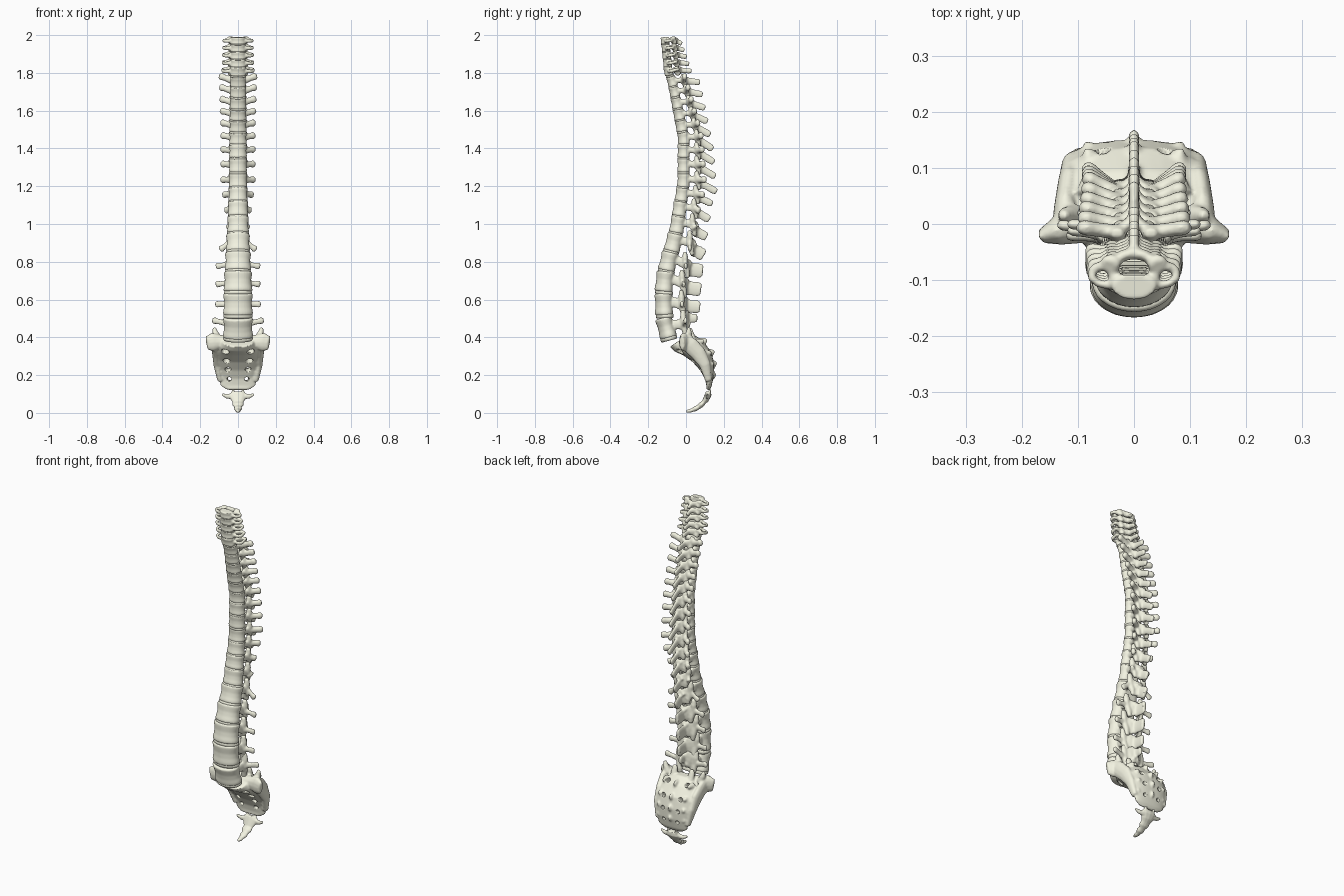
import bpy, bmesh, math
from mathutils import Vector as V

if "Cube" in bpy.data.objects:
    bpy.data.objects.remove(bpy.data.objects["Cube"])

X, Z = V((1, 0, 0)), V((0, 0, 1))
bone = bpy.data.materials.new("bone")
bone.diffuse_color = (.9, .9, .76, 1)
bone.use_nodes = True
bone.node_tree.nodes["Principled BSDF"].inputs["Base Color"].default_value = bone.diffuse_color


# ---------- helpers ----------
def loft(bm, rings):
    vs = [[bm.verts.new(p) for p in r] for r in rings]
    n = len(vs[0])
    for a, b in zip(vs, vs[1:]):
        for k in range(n):
            bm.faces.new((a[k], a[(k + 1) % n], b[(k + 1) % n], b[k]))
    bm.faces.new(vs[0][::-1])
    bm.faces.new(vs[-1])


def limb(bm, stations, ref=X, mirror=False, n=12):
    """Elliptical sweep: stations are (point, half size along ref, half size across)."""
    pts = [V(s[0]) for s in stations]
    for side in ((1, -1) if mirror else (1,)):
        rings = []
        for i, (p, a, b) in enumerate(stations):
            t = (pts[min(i + 1, len(pts) - 1)] - pts[max(i - 1, 0)]).normalized()
            u = (ref - t * ref.dot(t)).normalized()
            v = t.cross(u)
            ring = [pts[i] + u * a * math.cos(k * math.tau / n) + v * b * math.sin(k * math.tau / n)
                    for k in range(n)]
            rings.append([V((q.x * side, q.y, q.z)) for q in ring])
        loft(bm, rings)


def drum(bm, c, t, hw, depth, height, profile, n=28):
    """Kidney-section body with a waisted profile along direction t."""
    back = t.cross(X) * -1 if t.cross(X).y < 0 else t.cross(X)
    rings = []
    for u, s in profile:
        ring = []
        for k in range(n):
            a = k * math.tau / n
            sn = math.sin(a)
            ring.append(c + t * height * u + X * hw * s * math.cos(a)
                        + back * depth / 2 * s * sn * (1 - .28 * max(0, sn) ** 4))
        rings.append(ring)
    loft(bm, rings)


def finish(bm, name, voxel=None, cutter=None, smooth=2):
    bmesh.ops.recalc_face_normals(bm, faces=bm.faces[:])
    me = bpy.data.meshes.new(name)
    bm.to_mesh(me)
    bm.free()
    me.materials.append(bone)
    ob = bpy.data.objects.new(name, me)
    bpy.context.collection.objects.link(ob)
    me.shade_smooth()
    if voxel:
        m = ob.modifiers.new("fuse", 'REMESH')
        m.mode, m.voxel_size, m.use_smooth_shade = 'VOXEL', voxel, True
        if cutter:
            c = ob.modifiers.new("holes", 'BOOLEAN')
            c.operation, c.object, c.solver = 'DIFFERENCE', cutter, 'EXACT'
        s = ob.modifiers.new("soften", 'SMOOTH')
        s.factor, s.iterations = .5, smooth
    return ob


# ---------- vertebra measurements, bottom to top ----------
HEIGHTS = [.452, .575, .695, .80, .90, .995, 1.08, 1.155, 1.23, 1.31, 1.385, 1.455, 1.52,
           1.58, 1.64, 1.70, 1.755, 1.81, 1.852, 1.893, 1.932, 1.971]
# index: front y, half width, depth, transverse span/y/dz, spinous y/dz/half height
KEYS = {0: (-.152, .08, .105, .14, .00, .04, .06, .05, .024),
        1: (-.166, .079, .11, .125, -.02, 0, .075, -.015, .034),
        2: (-.162, .076, .11, .122, -.01, -.015, .08, -.042, .038),
        3: (-.14, .07, .105, .122, 0, -.025, .09, -.048, .038),
        4: (-.11, .064, .10, .10, .02, -.04, .095, -.068, .034),
        5: (-.085, .058, .09, .055, .05, -.02, .11, -.065, .026),
        7: (-.057, .051, .08, .08, .095, 0, .14, -.05, .02),
        8: (-.047, .049, .077, .09, .105, .005, .163, -.06, .02),
        11: (-.045, .047, .073, .09, .085, .015, .142, -.06, .02),
        16: (-.10, .043, .058, .10, -.005, .03, .075, -.005, .018),
        17: (-.117, .043, .054, .08, -.04, .01, .03, 0, .014),
        21: (-.134, .04, .052, .075, -.08, 0, -.022, -.018, .013)}


def measures(i):
    lo = max(k for k in KEYS if k <= i)
    hi = min(k for k in KEYS if k >= i)
    f = 0 if hi == lo else (i - lo) / (hi - lo)
    return [a + (b - a) * f for a, b in zip(KEYS[lo], KEYS[hi])]


N = len(HEIGHTS)
centres = [V((0, measures(i)[0] + measures(i)[2] / 2, HEIGHTS[i])) for i in range(N)]
chain = [V((0, -.05, .35))] + centres + [centres[-1] + V((0, -.002, .039))]
BODY = [(-.5, .92), (-.46, 1), (-.34, 1), (-.15, .94), (.1, .92), (.3, .97), (.44, 1), (.5, .92)]
DISC = [(-.5, .9), (-.3, .97), (0, .99), (.3, .97), (.5, .9)]

for i in range(N):
    front, hw, dep, span, ty, tz, sy, sz, sh = measures(i)
    c = centres[i]
    d = chain[i + 2] - chain[i]
    h, t = d.length / 2, d.normalized()
    z, yb = c.z, front + dep
    lumbar, cervical = i < 5, i > 16
    kind = "lumbar" if lumbar else "cervical" if cervical else "thoracic"
    bm = bmesh.new()
    drum(bm, c, t, hw, dep, h * .95, BODY)

    # arch: pedicles and laminae around the canal
    k = hw / .076
    lift = tz * .5 if i < 4 else .004
    jx = hw * (1.0 if cervical else .64)
    jy = yb + (.012 if cervical else .02 + .012 * k)
    ry = jy + .012 + .014 * k
    J = V((jx, jy, z + lift))
    root = V((0, ry, z + lift + sz * (.6 if i < 6 else .45 if i < 8 else .3)))
    limb(bm, [((jx * .85, yb - .018, z + h * .12), .011, h * .22), (J, .012, h * .25)], mirror=True)
    limb(bm, [(J, h * .33, .01), ((jx * .5, (jy + ry) / 2 + .004, (J.z + root.z) / 2), h * .42, .01),
              ((-.004, root.y, root.z), h * .42, .012)], Z, True)

    # articular processes
    a = .016 if cervical else .012 + .005 * k
    limb(bm, [(J - Z * h * .1, a, a), (J + V((.002, 0, h * .3)), a * 1.15, a),
              (J + V((.003, -.002, h * (.4 if cervical else .62))), a * .8, a * .6)], mirror=True)
    limb(bm, [(J, a, a), (V((jx * .85, jy + .01, J.z - h * .4)), a, a * .9),
              (V((jx * .8, jy + .012, J.z - h * (.5 if cervical else .7))), a * .75, a * .6)], mirror=True)

    # transverse processes
    tip = V((span, ty, z + tz))
    e = (tip - J).normalized() * .004
    if lumbar:
        st = [(J, .02, .013), (J.lerp(tip, .5), .014, .009), (J.lerp(tip, .85), .019, .01), (tip - e, .011, .006)]
    elif cervical:
        st = [(J, .012, .011), (J.lerp(tip, .6), .012, .009), (tip, .008, .007)]
        limb(bm, [((hw * .7, c.y - .004, z), .012, .008), ((span * .85, c.y + .002, z - .002), .01, .007),
                  ((span, c.y + .012, z), .01, .008), (tip, .008, .007)], Z, True)
    else:
        st = [(J, .021, .014), (J.lerp(tip, .55), .016, .013), (J.lerp(tip, .85), .02, .014), (tip, .012, .009)]
    limb(bm, st, Z, True)

    # spinous process
    end = V((0, sy, z + sz))
    w = .01 if lumbar else .009
    limb(bm, [(root - V((0, .008, 0)), .014, h * .34), (root.lerp(end, .35), w, sh),
              (root.lerp(end, .8), w, sh), (root.lerp(end, .96), w * 1.15, sh * .85),
              (end, w * .6, sh * .6)])
    finish(bm, f"{kind}_vertebra_{i + 1}", .0042 if cervical else .0054)

    # disc below this vertebra
    bm = bmesh.new()
    mid = c - t * h * .5 if i == 0 else (chain[i] + c) / 2
    drum(bm, mid, t, hw, dep, h * .2, DISC)
    finish(bm, f"disc_{i + 1}")

# ---------- sacrum ----------
# front y/z, back y/z, half width
SACRUM = [(-.085, .35, .005, .41, .08), (-.06, .325, .05, .41, .10), (-.015, .305, .095, .375, .125),
          (.035, .27, .135, .32, .132), (.075, .225, .15, .255, .12), (.10, .18, .148, .195, .102),
          (.108, .145, .135, .14, .092), (.108, .125, .125, .12, .06)]
bm = bmesh.new()
rings = []
for fy, fz, by, bz, hw in SACRUM:
    f, b = V((0, fy, fz)), V((0, by, bz))
    ring = []
    for k in range(32):
        a = k * math.tau / 32
        co, sn = math.cos(a), math.sin(a)
        ring.append((f + b) / 2 + (b - f) / 2 * math.copysign(abs(sn) ** .85, sn)
                    + X * hw * math.copysign(abs(co) ** .85, co) * (1 - .12 * max(0, sn)))
    rings.append(ring)
loft(bm, rings)
# wings and the joint surfaces on the flanks
limb(bm, [((.03, .0, .37), .035, .035), ((.09, -.002, .375), .038, .032), ((.135, -.012, .375), .05, .026),
          ((.165, -.022, .37), .036, .013)], Z, True)
limb(bm, [((.125, -.01, .40), .018, .025), ((.122, .02, .36), .022, .045), ((.115, .065, .315), .022, .042),
          ((.112, .1, .255), .018, .03), ((.095, .12, .17), .014, .018)], mirror=True)
limb(bm, [((.105, .015, .39), .022, .022), ((.122, .015, .43), .015, .015), ((.126, .015, .452), .008, .008)], mirror=True)
# upper joint knobs, rear crests
limb(bm, [((.055, .04, .38), .02, .018), ((.055, .025, .43), .018, .013), ((.055, .022, .45), .012, .008)], mirror=True)
for y, z in ((.10, .38), (.14, .32), (.152, .26), (.148, .20)):
    limb(bm, [((0, y - .035, z - .005), .018, .022), ((0, y + .002, z), .01, .018), ((0, y + .011, z - .002), .005, .009)])
    limb(bm, [((.085, y - .045, z - .005), .018, .02), ((.08, y - .006, z), .008, .01)], mirror=True)
# nerve openings
cut = bmesh.new()
for fy, fz, by, bz, x, r in ((-.07, .305, .14, .41, .07, .019), (-.01, .255, .19, .34, .064, .018),
                             (.03, .217, .21, .265, .056, .016), (.05, .172, .20, .19, .05, .014)):
    limb(cut, [((x, fy, fz), r * 1.3, r * 1.1), ((x * .9, (fy + by) / 2, (fz + bz) / 2), r * .75, r * .7),
               ((x * .8, by, bz), r * .7, r * .6)], mirror=True)
cutter = finish(cut, "sacrum_hole_cutter")
cutter.hide_render = True
cutter.hide_set(True)
finish(bm, "sacrum", .0058, cutter)

# ---------- coccyx ----------
bm = bmesh.new()
limb(bm, [((0, .12, .112), .035, .014), ((0, .117, .094), .05, .018), ((0, .105, .07), .038, .016),
          ((0, .094, .055), .028, .012), ((0, .08, .042), .03, .015), ((0, .066, .031), .02, .012),
          ((0, .05, .022), .022, .014), ((0, .034, .015), .014, .01), ((0, .02, .011), .014, .01),
          ((0, .002, .008), .007, .006)])
limb(bm, [((.02, .115, .088), .018, .012), ((.06, .112, .088), .012, .009), ((.085, .11, .098), .006, .005)], Z, True)
limb(bm, [((.025, .122, .095), .009, .008), ((.026, .128, .125), .006, .006)], mirror=True)
finish(bm, "coccyx", .0035)
